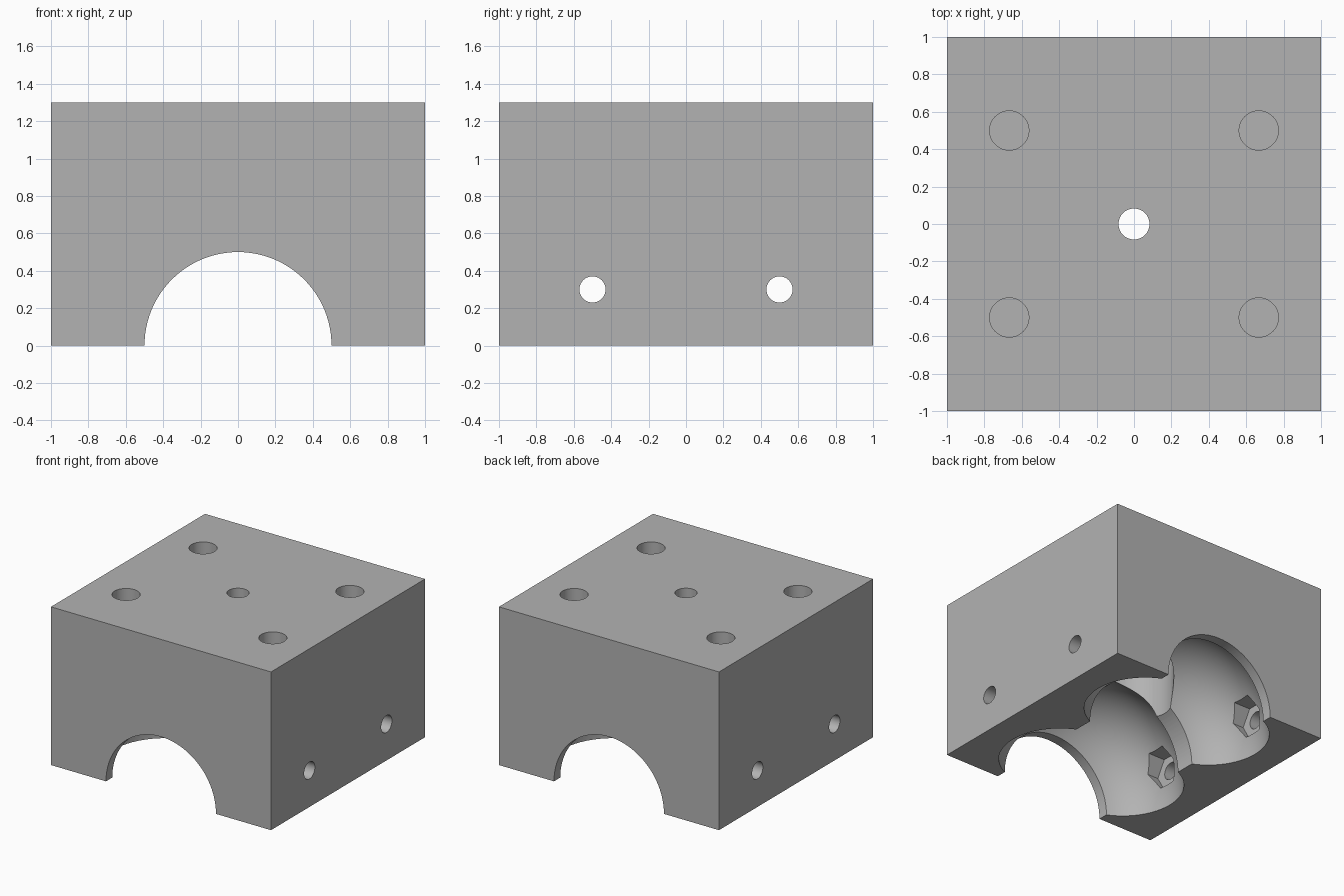
import bpy, bmesh, math
from mathutils import Matrix

old = bpy.data.objects.get("Cube")
if old:
    bpy.data.objects.remove(old)

grey = bpy.data.materials.new("plain_grey")
grey.use_nodes = True
colour = (0.45, 0.45, 0.45, 1)
grey.diffuse_color = colour
grey.node_tree.nodes["Principled BSDF"].inputs["Base Color"].default_value = colour


def to_object(name, bm):
    bmesh.ops.recalc_face_normals(bm, faces=bm.faces)
    mesh = bpy.data.meshes.new(name)
    bm.to_mesh(mesh)
    bm.free()
    mesh.materials.append(grey)
    obj = bpy.data.objects.new(name, mesh)
    bpy.context.collection.objects.link(obj)
    return obj


def rod(name, radius, start, end, axis, centre, sides=48):
    """Prism running from start to end along one axis, through centre."""
    bm = bmesh.new()
    turn = {"X": Matrix.Rotation(math.pi / 2, 4, "Y"),
            "Y": Matrix.Rotation(math.pi / 2, 4, "X"),
            "Z": Matrix.Identity(4)}[axis]
    place = list(centre)
    place["XYZ".index(axis)] = (start + end) / 2
    bmesh.ops.create_cone(bm, cap_ends=True, segments=sides, radius1=radius,
                          radius2=radius, depth=abs(end - start),
                          matrix=Matrix.Translation(place) @ turn)
    return to_object(name, bm)


def lobe(name, y, ring=0.31, bulge=0.46, steps=32, sides=96):
    """Barrel with a rounded rim, turned around the tunnel axis."""
    bm = bmesh.new()
    arc = [math.pi * i / steps for i in range(steps + 1)]
    profile = [(0, -bulge)]
    profile += [(ring + bulge * math.sin(a), -bulge * math.cos(a)) for a in arc]
    profile += [(0, bulge)]
    verts = [bm.verts.new((r, y + d, 0)) for r, d in profile]
    edges = [bm.edges.new(pair) for pair in zip(verts, verts[1:])]
    bmesh.ops.spin(bm, geom=verts + edges, cent=(0, 0, 0), axis=(0, 1, 0),
                   angle=math.tau, steps=sides)
    bmesh.ops.remove_doubles(bm, verts=bm.verts, dist=0.0001)
    return to_object(name, bm)


# Solid block
bm = bmesh.new()
bmesh.ops.create_cube(bm, size=1, matrix=Matrix.Translation((0, 0, 0.65))
                      @ Matrix.Diagonal((2, 2, 1.3, 1)))
block = to_object("housing_block", bm)

# Tunnel, central bolt hole and the wider recess below it
cutters = [
    rod("tunnel", 0.5, -1.2, 1.2, "Y", (0, 0, 0), 96),
    rod("bolt_recess", 0.3, 0.1, 1.0, "Z", (0, 0, 0), 64),
    rod("bolt_hole", 0.083, 0.9, 1.5, "Z", (0, 0, 0)),
]

# Rounded pockets, side screw holes with hexagonal nut seats, blind top holes
for y in (-0.5, 0.5):
    cutters.append(lobe("pocket", y))
    cutters.append(rod("side_hole", 0.07, -1.2, 1.2, "X", (0, y, 0.3)))
    for side in (-1, 1):
        cutters.append(rod("nut_seat", 0.15, side * 0.5, side * 0.78, "X",
                           (0, y, 0.3), 6))
        cutters.append(rod("top_hole", 0.105, 0.9, 1.5, "Z", (side * 0.667, y, 0)))

bpy.ops.object.select_all(action="DESELECT")
bpy.context.view_layer.objects.active = block
block.select_set(True)
for cutter in cutters:
    cut = block.modifiers.new(cutter.name, "BOOLEAN")
    cut.operation = "DIFFERENCE"
    cut.solver = "EXACT"
    cut.object = cutter
    bpy.ops.object.modifier_apply(modifier=cut.name)
    bpy.data.objects.remove(cutter)

bpy.ops.object.shade_smooth_by_angle(angle=math.radians(25))
